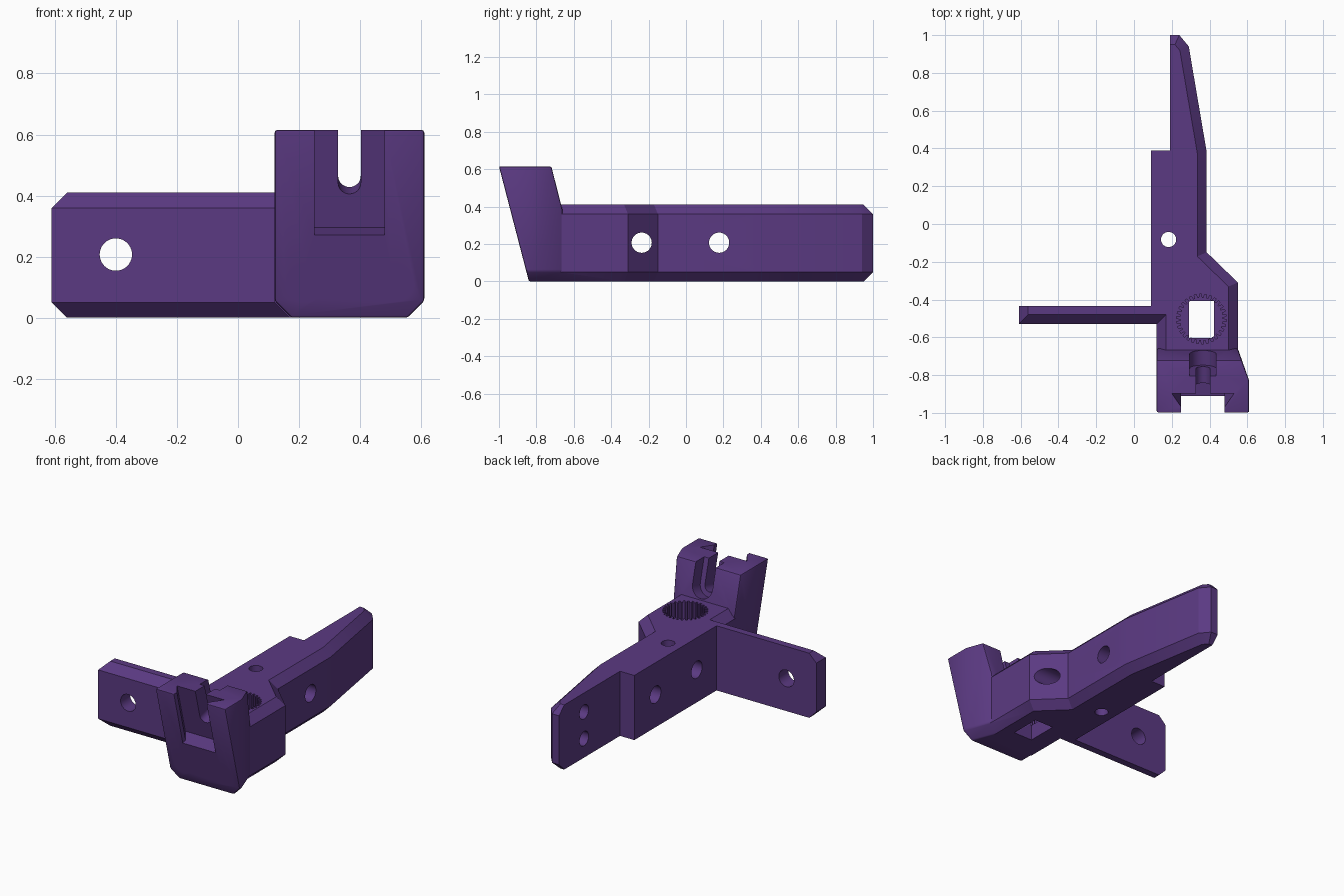
import bpy, bmesh, math
from mathutils import Matrix, Vector

if "Cube" in bpy.data.objects:
    bpy.data.objects.remove(bpy.data.objects["Cube"])

purple = bpy.data.materials.new("purple")
purple.diffuse_color = (0.105, 0.042, 0.225, 1)
purple.use_nodes = True
purple.node_tree.nodes["Principled BSDF"].inputs["Base Color"].default_value = purple.diffuse_color

# Axis frames: profile (u, v) swept along w
ALONG_Z = Matrix.Identity(4)
ALONG_X = Matrix(((0, 0, 1, 0), (1, 0, 0, 0), (0, 1, 0, 0), (0, 0, 0, 1)))
ALONG_Y = Matrix(((1, 0, 0, 0), (0, 0, 1, 0), (0, 1, 0, 0), (0, 0, 0, 1)))
LEAN = math.atan2(0.16, 0.615)
LEANING = Matrix.Translation((0, -0.84, 0)) @ Matrix.Rotation(LEAN, 4, 'X')


def to_object(name, bm):
    bmesh.ops.recalc_face_normals(bm, faces=bm.faces)
    mesh = bpy.data.meshes.new(name)
    bm.to_mesh(mesh)
    bm.free()
    mesh.materials.append(purple)
    ob = bpy.data.objects.new(name, mesh)
    bpy.context.collection.objects.link(ob)
    return ob


def prism(name, pts, a, b, frame=ALONG_Z, chamfered=(), width=0.05):
    """Sweep a profile from a to b; chamfer both rims of the listed sides."""
    bm = bmesh.new()
    low = [bm.verts.new((u, v, a)) for u, v in pts]
    high = [bm.verts.new((u, v, b)) for u, v in pts]
    n = len(pts)
    bm.faces.new(low[::-1])
    bm.faces.new(high)
    for i in range(n):
        j = (i + 1) % n
        bm.faces.new((low[i], low[j], high[j], high[i]))
    bmesh.ops.recalc_face_normals(bm, faces=bm.faces)
    if chamfered:
        rims = [bm.edges.get((ring[i], ring[(i + 1) % n]))
                for ring in (low, high) for i in chamfered]
        bmesh.ops.bevel(bm, geom=rims, offset=width, segments=1,
                        affect='EDGES', clamp_overlap=False)
    bm.transform(frame)
    return to_object(name, bm)


def circle(u, v, r, n=40):
    return [(u + r * math.cos(2 * math.pi * i / n),
             v + r * math.sin(2 * math.pi * i / n)) for i in range(n)]


def u_shape(u, v, r, top, n=16):
    arc = [(u + r * math.cos(math.pi + math.pi * i / n),
            v + r * math.sin(math.pi + math.pi * i / n)) for i in range(n + 1)]
    return arc + [(u + r, top), (u - r, top)]


# Main bar with side arm and pointed tail
outline = [(0.09, 0.39), (0.09, -0.435), (-0.61, -0.435), (-0.61, -0.53),
           (0.12, -0.53), (0.12, -0.75), (0.55, -0.75), (0.55, -0.31),
           (0.385, -0.15), (0.385, 0.38), (0.29, 0.94), (0.24, 1.0),
           (0.19, 1.0), (0.19, 0.39)]
bracket = prism("bracket", outline, 0, 0.41,
                chamfered=(2, 3, 4, 6, 7, 8, 9, 10, 11))

# Leaning front block, flared on the right
bm = bmesh.new()
for z, inset in ((0, 0.055), (0.055, 0), (0.38, 0), (0.615, 0)):
    front = -0.84 - 0.26 * z
    back = -0.72 if z > 0.5 else -0.66
    right_back = 0.57 if z > 0.5 else 0.55
    for x, y in ((0.12 + inset, front), (0.61 - inset, front), (0.61 - inset, -0.83),
                 (right_back - inset, back), (0.12 + inset, back)):
        bm.verts.new((x, y, z))
bmesh.ops.convex_hull(bm, input=bm.verts)
bmesh.ops.dissolve_limit(bm, angle_limit=0.03, verts=bm.verts, edges=bm.edges)
block = to_object("front_block", bm)
soft = block.modifiers.new("soft_edges", 'BEVEL')
soft.width = 0.014
soft.segments = 2
soft.limit_method = 'ANGLE'
soft.angle_limit = math.radians(40)

cutters = []


def cut(*args, **kw):
    cutters.append(prism(*args, **kw))


# Dovetail channel and bolt slot in the block
dovetail = [(0.25, -0.1), (0.25, 0.03), (0.20, 0.10),
            (0.53, 0.10), (0.48, 0.03), (0.48, -0.1)]
cut("dovetail", dovetail, 0.28, 0.9, LEANING)
cut("bolt_slot", u_shape(0.365, 0.43, 0.037, 0.9), -0.1, 0.5, LEANING @ ALONG_Y)
cut("bolt_head_slot", u_shape(0.365, 0.432, 0.07, 0.9), 0.19, 0.5, LEANING @ ALONG_Y)
for x in (0.222, 0.51):
    cut("round_socket", circle(x, 0.118, 0.065), -0.1, 0.075, LEANING @ ALONG_Y)

# Toothed well with rectangular opening
teeth = 30
ring = []
for i in range(teeth):
    for f, r in ((0, 0.112), (0.4, 0.112), (0.5, 0.132), (0.9, 0.132)):
        a = 2 * math.pi * (i + f) / teeth
        ring.append((0.357 + r * math.cos(a), -0.503 + r * math.sin(a)))
cut("toothed_well", ring, 0.1, 0.6)
cut("well_opening", [(0.29, -0.603), (0.423, -0.603), (0.423, -0.408), (0.29, -0.408)],
    -0.1, 0.3)

# Cross holes with counterbores
for y in (-0.237, 0.177):
    cut("cross_hole", circle(y, 0.207, 0.054), -0.2, 0.8, ALONG_X)
    cut("counterbore", circle(y, 0.207, 0.105), 0.32, 0.8, ALONG_X)

# Arm hole, upright hole and two blind tail holes
cut("arm_hole", circle(-0.40, 0.207, 0.053), -0.7, -0.3, ALONG_Y)
cut("upright_hole", circle(0.183, -0.082, 0.04), -0.1, 0.6)
for z in (0.12, 0.29):
    cut("tail_hole", circle(0.75, z, 0.045), 0.1, 0.25, ALONG_X)

# Combine everything
for tool, op in [(block, 'UNION')] + [(c, 'DIFFERENCE') for c in cutters]:
    mod = bracket.modifiers.new(tool.name, 'BOOLEAN')
    mod.object = tool
    mod.operation = op
    mod.solver = 'EXACT'
bpy.context.view_layer.update()
graph = bpy.context.evaluated_depsgraph_get()
final = bpy.data.meshes.new_from_object(bracket.evaluated_get(graph))
bracket.modifiers.clear()
bracket.data = final
final.materials.clear()
final.materials.append(purple)
for poly in final.polygons:
    poly.material_index = 0
for ob in [block] + cutters:
    bpy.data.objects.remove(ob)

bpy.ops.object.select_all(action='DESELECT')
bracket.select_set(True)
bpy.context.view_layer.objects.active = bracket
bpy.ops.object.shade_smooth_by_angle(angle=math.radians(30))
